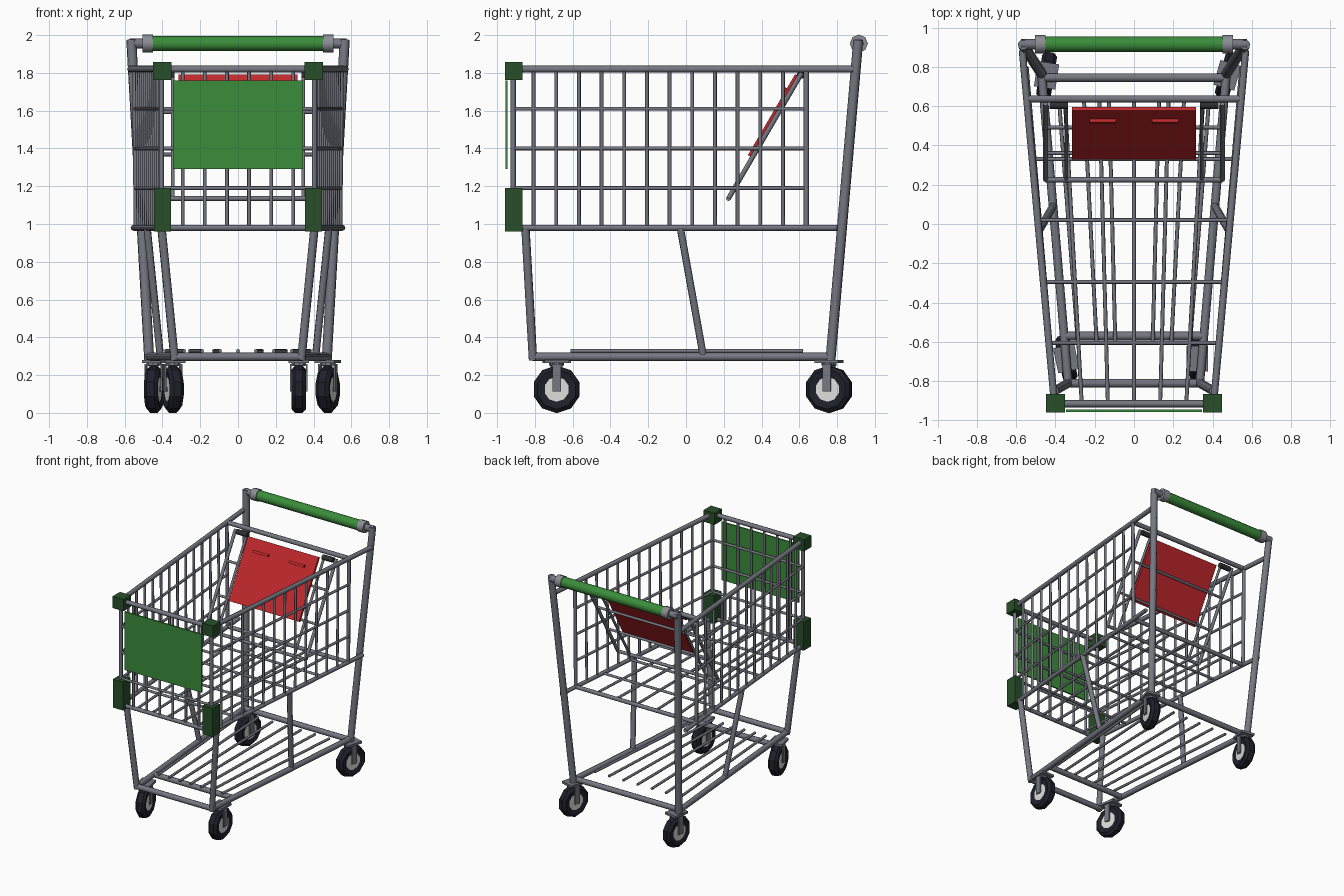
import bpy, bmesh, math
from mathutils import Vector, Matrix

cube = bpy.data.objects.get("Cube")
if cube:
    bpy.data.objects.remove(cube, do_unlink=True)


def material(name, r, g, b):
    m = bpy.data.materials.new(name)
    m.use_nodes = True
    m.diffuse_color = (r, g, b, 1)
    m.node_tree.nodes["Principled BSDF"].inputs["Base Color"].default_value = (r, g, b, 1)
    return m


STEEL = material("steel grey", .18, .185, .22)
CAP = material("light grey", .26, .27, .30)
GREEN = material("green", .043, .265, .043)
DARK_GREEN = material("dark green", .021, .076, .022)
RED = material("red", .54, .021, .025)
RUBBER = material("black rubber", .014, .014, .024)
HUB = material("pale hub", .74, .74, .73)
SLEEVE = material("dark sleeve", .03, .03, .035)


def add_tube(bm, a, b, r, sides=8):
    a, b = Vector(a), Vector(b)
    d = b - a
    mat = Matrix.Translation((a + b) / 2) @ d.to_track_quat('Z', 'Y').to_matrix().to_4x4()
    bmesh.ops.create_cone(bm, cap_ends=True, segments=sides, radius1=r, radius2=r,
                          depth=d.length, matrix=mat)


def add_box(bm, centre, size, rot=Matrix()):
    bmesh.ops.create_cube(bm, size=1, matrix=Matrix.Translation(centre) @ rot @ Matrix.Diagonal((*size, 1)))


def finish(name, bm, mat, smooth=False):
    me = bpy.data.meshes.new(name)
    bm.to_mesh(me)
    bm.free()
    me.materials.append(mat)
    ob = bpy.data.objects.new(name, me)
    bpy.context.collection.objects.link(ob)
    if smooth:
        bpy.ops.object.select_all(action='DESELECT')
        ob.select_set(True)
        bpy.context.view_layer.objects.active = ob
        bpy.ops.object.shade_smooth_by_angle(angle=math.radians(50))


def tubes(name, segments, r, mat=STEEL, sides=8):
    bm = bmesh.new()
    for a, b in segments:
        add_tube(bm, a, b, r, sides)
    finish(name, bm, mat, True)


def boxes(name, items, mat):
    bm = bmesh.new()
    for item in items:
        add_box(bm, *item)
    finish(name, bm, mat)


def both(a, b):
    """The segment and its mirror image across x."""
    return [((s * a[0], *a[1:]), (s * b[0], *b[1:])) for s in (1, -1)]


def across(x, y, z):
    return ((-x, y, z), (x, y, z))


# Basket proportions: it flares towards the back
FRONT, BACK, LOW, HIGH = -.915, .637, .98, 1.82


def half(y, z):
    t = (z - LOW) / (HIGH - LOW)
    return .405 + (.086 + .005 * t) * (y - FRONT)


def side_point(y, z):
    return (half(y, z), y, z)


# Basket rim, lower rails and corner uprights
rim = both(side_point(FRONT, HIGH), side_point(.885, HIGH))
rim += [across(half(y, HIGH), y, HIGH) for y in (FRONT, BACK)]
tubes("basket_rim", rim, .018)
lower = both(side_point(FRONT, LOW), side_point(.80, LOW))
lower += [across(half(y, LOW), y, LOW) for y in (FRONT, BACK)]
tubes("basket_lower_rails", lower, .016)
uprights = both(side_point(FRONT, LOW), side_point(FRONT, HIGH))
uprights += both(side_point(BACK, LOW), side_point(BACK, HIGH))
tubes("basket_uprights", uprights, .014)

# Side, front and floor wires
LEVELS = [1.19, 1.40, 1.61]
wires = []
for i in range(12):
    y = -.807 + i * .12
    wires += both(side_point(y, LOW), side_point(y, HIGH))
for z in LEVELS:
    wires += both(side_point(FRONT, z), side_point(BACK, z))
tubes("side_wires", wires, .01)
wires = [across(.40, FRONT, z) for z in LEVELS]
for i in range(6):
    x = (i - 2.5) * .117
    wires.append(((x, FRONT, LOW), (x, FRONT, HIGH)))
tubes("front_wires", wires, .01)
wires = [across(half(y, LOW), y, LOW) for y in (-.605, -.295, .02, .33)]
for i in range(-2, 3):
    wires.append(((i * .133, FRONT, LOW), (i * .176, BACK, LOW)))
tubes("floor_wires", wires, .01)

# Corner blocks and front sign
boxes("upper_corner_blocks", [((s * .40, -.912, 1.81), (.098, .094, .094)) for s in (1, -1)], DARK_GREEN)
boxes("lower_corner_blocks", [((s * .40, -.912, 1.075), (.09, .094, .23)) for s in (1, -1)], DARK_GREEN)
boxes("front_sign", [((0, -.95, 1.525), (.69, .012, .47))], GREEN)

# Posts, legs and lower frame
RAIL_F, RAIL_B, RAIL_Z = (.335, -.81), (.47, .765), .297


def rail_x(y):
    t = (y - RAIL_F[1]) / (RAIL_B[1] - RAIL_F[1])
    return RAIL_F[0] + t * (RAIL_B[0] - RAIL_F[0])


tubes("rear_posts", both((*RAIL_B, .28), (.565, .912, 1.975)), .027)
tubes("front_legs", both((*RAIL_F, .28), (.405, -.85, LOW)), .023)
tubes("middle_struts", both((rail_x(.09), .09, .31), (half(-.03, LOW), -.03, LOW)), .02)
frame = both((*RAIL_F, RAIL_Z), (*RAIL_B, RAIL_Z))
frame += [across(rail_x(y), y, RAIL_Z) for y in (-.81, -.57, .745)]
tubes("lower_frame", frame, .022)
tubes("lower_rack_rods", [((i * .095, -.61, .328), (i * .127, .62, .328)) for i in range(-3, 4)], .01)

# Push handle
HY, HZ = .915, 1.955
tubes("handle_bar", [across(.575, HY, HZ)], .027)
tubes("handle_grip", [across(.46, HY, HZ)], .04, GREEN, 12)
tubes("handle_collars", both((.45, HY, HZ), (.505, HY, HZ)), .048, CAP)

# Sloping seat flap, measured along its slope from the hinge
HINGE, TOE = Vector((0, .613, 1.80)), Vector((0, .225, 1.135))
slope = (TOE - HINGE).normalized()
outward = Vector((0, slope.z, -slope.y))
length = (TOE - HINGE).length


def flap(x, d, lift=0):
    return Vector((x, 0, 0)) + HINGE + slope * d + outward * lift


flap_frame = both(flap(.45, 0), flap(.45, length))
flap_frame += [(flap(-.45, length), flap(.45, length))]
tubes("seat_flap_frame", flap_frame, .013)
bars = [(flap(-.45, d), flap(.45, d)) for d in (.24, .50)]
bars += both(flap(.345, 0), flap(.345, length))
tubes("seat_flap_wires", bars, .01)
tubes("hinge_sleeves", both(flap(.335, .015), flap(.43, .015)), .021, SLEEVE)

tilt = Matrix((Vector((1, 0, 0)), outward, -slope)).transposed().to_4x4()
boxes("seat_panel", [(flap(0, .272, .017), (.63, .02, .495), tilt)], RED)
boxes("seat_panel_ridges", [(flap(s * .16, .12, .032), (.135, .022, .02), tilt) for s in (1, -1)], RED)

# Casters, each swivelled a little differently
TYRE = [(.062, .030), (.105, .038), (.125, .020), (.125, -.020), (.105, -.038), (.062, -.030)]


def caster(name, x, y, yaw):
    place = Matrix.Translation((x, y, 0)) @ Matrix.Rotation(math.radians(yaw), 4, 'Z')
    # Tyre: profile spun around the axle
    bm = bmesh.new()
    ring = [bm.verts.new((w, 0, r)) for r, w in TYRE]
    edges = [bm.edges.new((ring[i], ring[(i + 1) % len(ring)])) for i in range(len(ring))]
    bmesh.ops.spin(bm, geom=ring + edges, axis=(1, 0, 0), cent=(0, 0, 0),
                   angle=math.tau, steps=10, use_merge=True)
    bmesh.ops.remove_doubles(bm, verts=bm.verts, dist=.0005)
    bmesh.ops.recalc_face_normals(bm, faces=bm.faces)
    bm.transform(place @ Matrix.Translation((0, 0, .125)))
    finish(name + "_tyre", bm, RUBBER)
    # Hub
    bm = bmesh.new()
    add_tube(bm, (-.031, 0, .125), (.031, 0, .125), .066, 10)
    bm.transform(place)
    finish(name + "_hub", bm, HUB)
    # Fork, swivel and mounting plate
    bm = bmesh.new()
    for s in (1, -1):
        add_box(bm, (s * .043, 0, .183), (.008, .046, .14))
    add_box(bm, (0, 0, .253), (.094, .05, .012))
    add_tube(bm, (-.046, 0, .125), (.046, 0, .125), .012)
    add_tube(bm, (0, 0, .25), (0, 0, .27), .04, 10)
    add_box(bm, (0, 0, .272), (.11, .13, .018))
    bm.transform(place)
    finish(name + "_fork", bm, STEEL)


caster("front_left_caster", .322, -.685, 0)
caster("front_right_caster", -.345, -.685, 12)
caster("rear_left_caster", .475, .757, -16)
caster("rear_right_caster", -.445, .757, -9)
